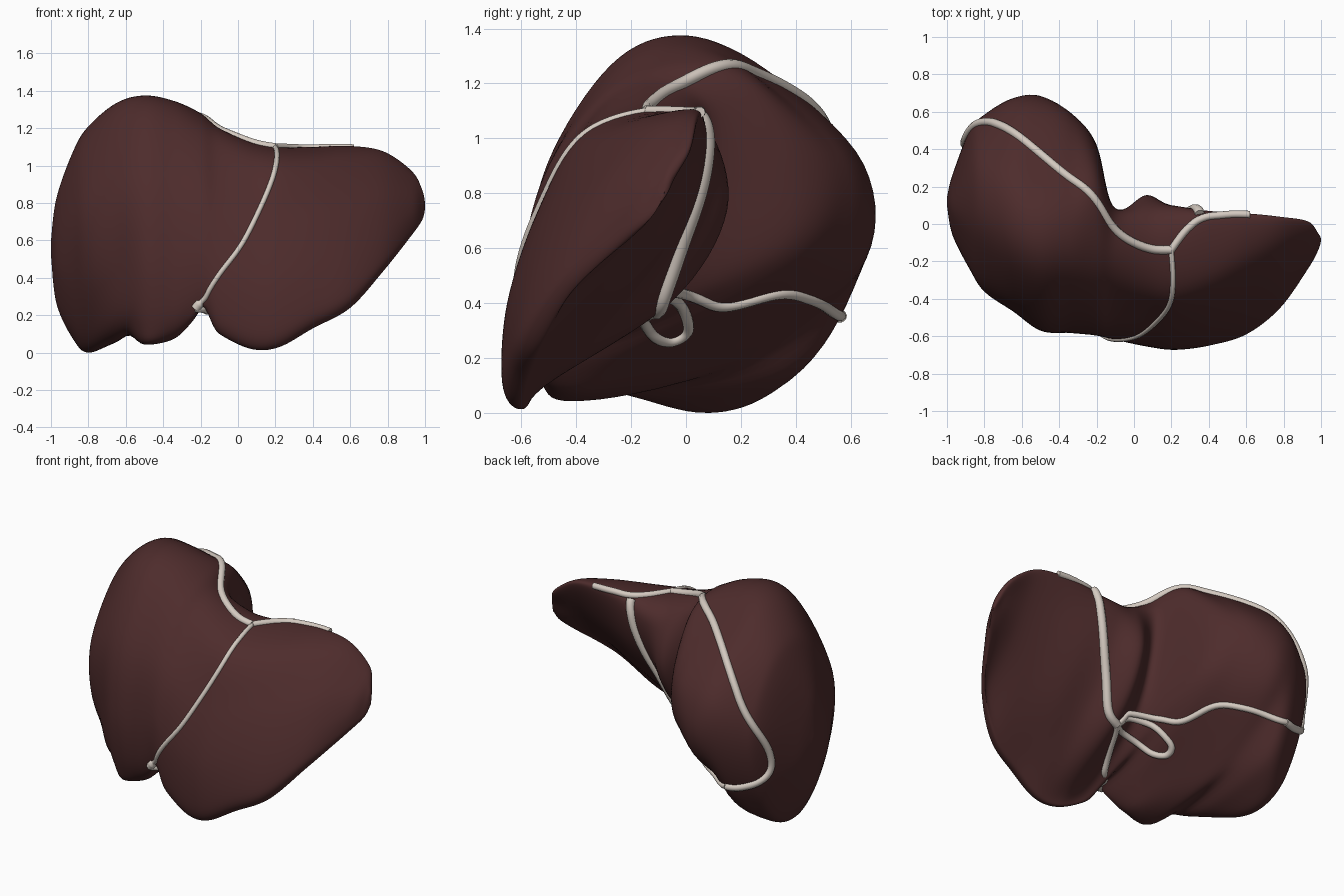
import bpy, bmesh, math
from mathutils import Vector
from mathutils.bvhtree import BVHTree

old = bpy.data.objects.get("Cube")
if old:
    bpy.data.objects.remove(old, do_unlink=True)


def material(name, rgb):
    mat = bpy.data.materials.new(name)
    mat.use_nodes = True
    mat.diffuse_color = (*rgb, 1)
    bsdf = mat.node_tree.nodes["Principled BSDF"]
    bsdf.inputs["Base Color"].default_value = (*rgb, 1)
    bsdf.inputs["Roughness"].default_value = 0.6
    return mat


def spline(points, steps, closed=False):
    """Smooth curve through points of any dimension."""
    n = len(points)
    pick = (lambda i: points[i % n]) if closed else (lambda i: points[max(0, min(n - 1, i))])
    result = []
    for i in range(n if closed else n - 1):
        a, b, c, d = (Vector(pick(i + k)) for k in (-1, 0, 1, 2))
        for s in range(steps):
            t = s / steps
            result.append(b + (c - a) * (t / 2) + (a * 2 - b * 5 + c * 4 - d) * (t * t / 2)
                          + (b * 3 - a - c * 3 + d) * (t ** 3 / 2))
    if not closed:
        result.append(Vector(points[-1]))
    return result


tissue = material("dark red tissue", (0.076, 0.025, 0.025))
cord = material("pale cord", (0.66, 0.59, 0.53))

# Cross-sections: x, bottom z, top z, bottom y, top y,
# front y at four heights, back y at four heights
HEIGHTS = (0.08, 0.35, 0.65, 0.92)
right_lobe = [
    (-1.0, .52, .6, .12, .12, .11, .1, .1, .11, .13, .14, .14, .13),
    (-.97, .26, .83, .11, .1, .04, -.05, -.05, .03, .18, .26, .25, .17),
    (-.88, .07, 1.08, .13, .12, -.04, -.2, -.23, -.06, .31, .46, .49, .32),
    (-.8, 0, 1.21, .08, .1, -.13, -.33, -.34, -.12, .34, .54, .57, .35),
    (-.65, .05, 1.335, -.1, .03, -.38, -.46, -.43, -.21, .38, .63, .64, .31),
    (-.5, .04, 1.375, -.4, -.02, -.52, -.57, -.5, -.27, .05, .61, .64, .25),
    (-.34, .075, 1.345, -.42, -.02, -.55, -.58, -.5, -.27, -.15, .47, .58, .24),
    (-.2, .19, 1.28, -.5, 0, -.58, -.59, -.5, -.27, -.15, .35, .41, .25),
]
left_lobe = [
    (-.1, .1, 1.2, -.55, -.1, -.61, -.61, -.52, -.31, -.45, -.06, .06, .07),
    (.07, .02, 1.125, -.59, -.12, -.65, -.64, -.54, -.36, -.5, -.05, .15, .08),
    (.22, .03, 1.1, -.61, -.08, -.67, -.65, -.54, -.37, -.52, -.2, .04, .09),
    (.4, .13, 1.1, -.59, 0, -.65, -.61, -.49, -.3, -.5, -.21, 0, .07),
    (.6, .24, 1.105, -.54, .02, -.59, -.53, -.4, -.2, -.47, -.24, -.05, .05),
    (.78, .44, 1.075, -.42, .02, -.45, -.39, -.28, -.11, -.38, -.2, -.06, .03),
    (.93, .63, .97, -.22, 0, -.24, -.22, -.16, -.06, -.18, -.11, -.05, .01),
    (.985, .71, .87, -.13, -.06, -.14, -.13, -.11, -.08, -.12, -.09, -.06, -.05),
    (1.0, .77, .8, -.09, -.08, -.09, -.09, -.09, -.08, -.09, -.08, -.08, -.08),
]


def section(row):
    x, low, high, y_low, y_high = row[:5]
    levels = [low + (high - low) * h for h in HEIGHTS]
    front = list(zip(row[5:9], levels))
    back = list(zip(row[9:], levels))
    ring = [(y_low, low)] + front + [(y_high, high)] + back[::-1]
    points = []
    for y, z in spline(ring, 8, closed=True):
        # Small notches in the lower margin
        lift = .045 * math.exp(-((x + .58) / .05) ** 2) + .05 * math.exp(-((x + .18) / .04) ** 2)
        points.append((x, y, z + lift * max(0, (high - z) / (high - low)) ** 4))
    return points


# Main body lofted through all cross-sections
bm = bmesh.new()
rings = [[bm.verts.new(p) for p in section(row)] for row in spline(right_lobe + left_lobe, 8)]
for first, second in zip(rings, rings[1:]):
    for i in range(len(first)):
        j = (i + 1) % len(first)
        bm.faces.new((first[i], first[j], second[j], second[i]))
bm.faces.new(rings[0])
bm.faces.new(rings[-1])
bmesh.ops.recalc_face_normals(bm, faces=bm.faces)
surface = BVHTree.FromBMesh(bm)
mesh = bpy.data.meshes.new("lobed_body")
bm.to_mesh(mesh)
bm.free()
mesh.materials.append(tissue)
for poly in mesh.polygons:
    poly.use_smooth = True
bpy.context.collection.objects.link(bpy.data.objects.new("lobed_body", mesh))


def ligament(name, path, thickness, knob=False):
    """Cord laid along the nearest points of the body surface."""
    points = [surface.find_nearest(p)[0] for p in spline(path, 10)]
    for _ in range(3):
        inner = [(a + b * 2 + c) / 4 for a, b, c in zip(points, points[1:], points[2:])]
        points = [points[0]] + inner + [points[-1]]
    curve = bpy.data.curves.new(name, "CURVE")
    curve.dimensions = "3D"
    curve.bevel_depth = thickness
    curve.bevel_resolution = 3
    curve.use_fill_caps = True
    line = curve.splines.new("POLY")
    line.points.add(len(points) - 1)
    for i, (target, p) in enumerate(zip(line.points, points)):
        target.co = (*p, 1)
        target.radius = 1.8 if knob and i > len(points) - 7 else 1
    curve.materials.append(cord)
    obj = bpy.data.objects.new(name, curve)
    bpy.context.collection.objects.link(obj)
    bpy.ops.object.select_all(action="DESELECT")
    obj.select_set(True)
    bpy.context.view_layer.objects.active = obj
    bpy.ops.object.convert(target="MESH")
    bpy.ops.object.shade_smooth()


junction = (.2, -.14, 1.11)
hilum = (.06, -.14, .41)
front_end = (-.22, -.6, .22)
rear_end = (-.68, .57, .35)

ligament("front_ligament", [junction, (.21, -.3, 1.07), (.19, -.43, .95), (.12, -.53, .78),
                            (.02, -.6, .58), (-.1, -.62, .42), (-.18, -.61, .3), front_end],
         .014, knob=True)
ligament("round_ligament", [hilum, (-.04, -.3, .32), (-.14, -.46, .24), front_end], .02)
ligament("top_ligament", [junction, (.08, -.13, 1.14), (-.08, -.04, 1.2), (-.24, .18, 1.28),
                          (-.45, .37, 1.24), (-.72, .55, 1.04), (-.83, .57, .85),
                          (-.9, .45, .6), (-.88, .43, .45), (-.77, .53, .36), rear_end], .023)
ligament("rear_ligament", [hilum, (-.05, 0, .4), (-.2, .17, .33), (-.3, .4, .38),
                           (-.5, .53, .35), rear_end], .019)
ligament("fissure_ligament", [hilum, (.15, -.06, .52), (.24, .02, .7), (.31, .08, .9),
                              (.34, .1, 1.02), (.35, .06, 1.09)], .027)
ligament("left_ligament", [junction, (.28, -.03, 1.11), (.37, .04, 1.11), (.48, .05, 1.1),
                           (.62, .06, 1.1)], .02)
ligament("lower_loop", [hilum, (-.1, -.02, .38), (-.27, .01, .3), (-.28, -.06, .25),
                        (-.15, -.13, .28), hilum], .02)
